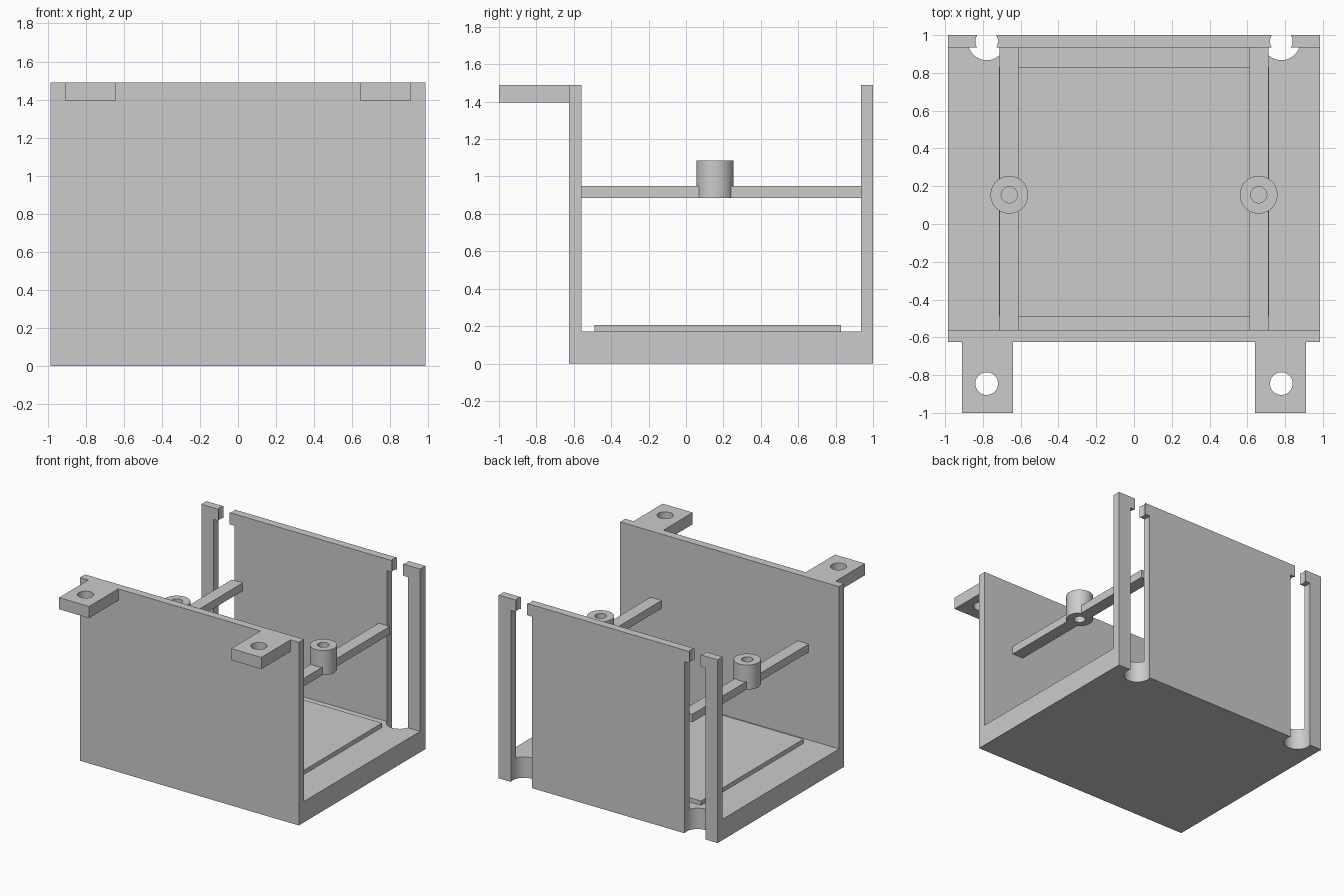
import bpy
import bmesh

cube = bpy.data.objects.get("Cube")
if cube:
    bpy.data.objects.remove(cube, do_unlink=True)

grey = bpy.data.materials.new("plain grey")
grey.use_nodes = True
colour = (0.6, 0.6, 0.6, 1)
grey.diffuse_color = colour
grey.node_tree.nodes["Principled BSDF"].inputs["Base Color"].default_value = colour


def finish(bm, name):
    bmesh.ops.recalc_face_normals(bm, faces=bm.faces)
    mesh = bpy.data.meshes.new(name)
    bm.to_mesh(mesh)
    bm.free()
    mesh.materials.append(grey)
    obj = bpy.data.objects.new(name, mesh)
    bpy.context.collection.objects.link(obj)
    return obj


def box(name, x0, x1, y0, y1, z0, z1):
    bm = bmesh.new()
    bmesh.ops.create_cube(bm, size=1)
    for v in bm.verts:
        v.co.x = x1 if v.co.x > 0 else x0
        v.co.y = y1 if v.co.y > 0 else y0
        v.co.z = z1 if v.co.z > 0 else z0
    return finish(bm, name)


def cylinder(name, x, y, radius, z0, z1):
    bm = bmesh.new()
    bmesh.ops.create_cone(bm, cap_ends=True, segments=64,
                          radius1=radius, radius2=radius, depth=z1 - z0)
    bmesh.ops.translate(bm, verts=bm.verts, vec=(x, y, (z0 + z1) / 2))
    return finish(bm, name)


def combine(obj, tool, operation):
    tool.hide_render = True
    mod = obj.modifiers.new(operation.lower(), "BOOLEAN")
    mod.object = tool
    mod.operation = operation
    mod.solver = "EXACT"
    bpy.context.view_layer.objects.active = obj
    bpy.ops.object.modifier_apply(modifier=mod.name)
    bpy.data.objects.remove(tool, do_unlink=True)


def smooth(obj):
    bpy.ops.object.select_all(action="DESELECT")
    obj.select_set(True)
    bpy.context.view_layer.objects.active = obj
    bpy.ops.object.shade_smooth_by_angle()


# Main dimensions
HALF = 0.985
FRONT, FRONT_IN, BACK_IN, BACK = -0.625, -0.56, 0.935, 1.0
FLOOR, TOP, TAB_LOW = 0.17, 1.49, 1.395

# U-shaped body: floor with front and back walls
profile = [(FRONT, 0), (BACK, 0), (BACK, TOP), (BACK_IN, TOP),
           (BACK_IN, FLOOR), (FRONT_IN, FLOOR), (FRONT_IN, TOP), (FRONT, TOP)]
bm = bmesh.new()
face = bm.faces.new([bm.verts.new((-HALF, y, z)) for y, z in profile])
side = bmesh.ops.extrude_face_region(bm, geom=[face])
bmesh.ops.translate(bm, vec=(2 * HALF, 0, 0),
                    verts=[g for g in side["geom"] if isinstance(g, bmesh.types.BMVert)])
body = finish(bm, "body")

# Wide keyhole slots in the back wall and floor, narrow at the top
for s in (-1, 1):
    combine(body, cylinder("slot_cutter", s * 0.78, 0.967, 0.1, -0.1, TAB_LOW), "DIFFERENCE")
    combine(body, cylinder("neck_cutter", s * 0.78, 0.967, 0.06, 1.2, 1.6), "DIFFERENCE")
smooth(body)

# Raised floor plate
box("floor_plate", -0.715, 0.715, -0.49, 0.83, FLOOR, 0.205)

for s, label in ((-1, "right"), (1, "left")):
    # Mounting tab with a screw hole
    xs = sorted((s * 0.64, s * 0.91))
    tab = box(label + "_mounting_tab", *xs, -1, FRONT, TAB_LOW, TOP)
    combine(tab, cylinder("tab_cutter", s * 0.78, -0.845, 0.06, 1.3, 1.6), "DIFFERENCE")
    smooth(tab)

    # Cross rail carrying a bored boss
    xs = sorted((s * 0.612, s * 0.712))
    rail = box(label + "_rail_with_boss", *xs, FRONT_IN, BACK_IN, 0.885, 0.95)
    combine(rail, cylinder("boss", s * 0.66, 0.155, 0.1, 0.885, 1.085), "UNION")
    combine(rail, cylinder("bore_cutter", s * 0.66, 0.155, 0.043, 0.8, 1.2), "DIFFERENCE")
    smooth(rail)
